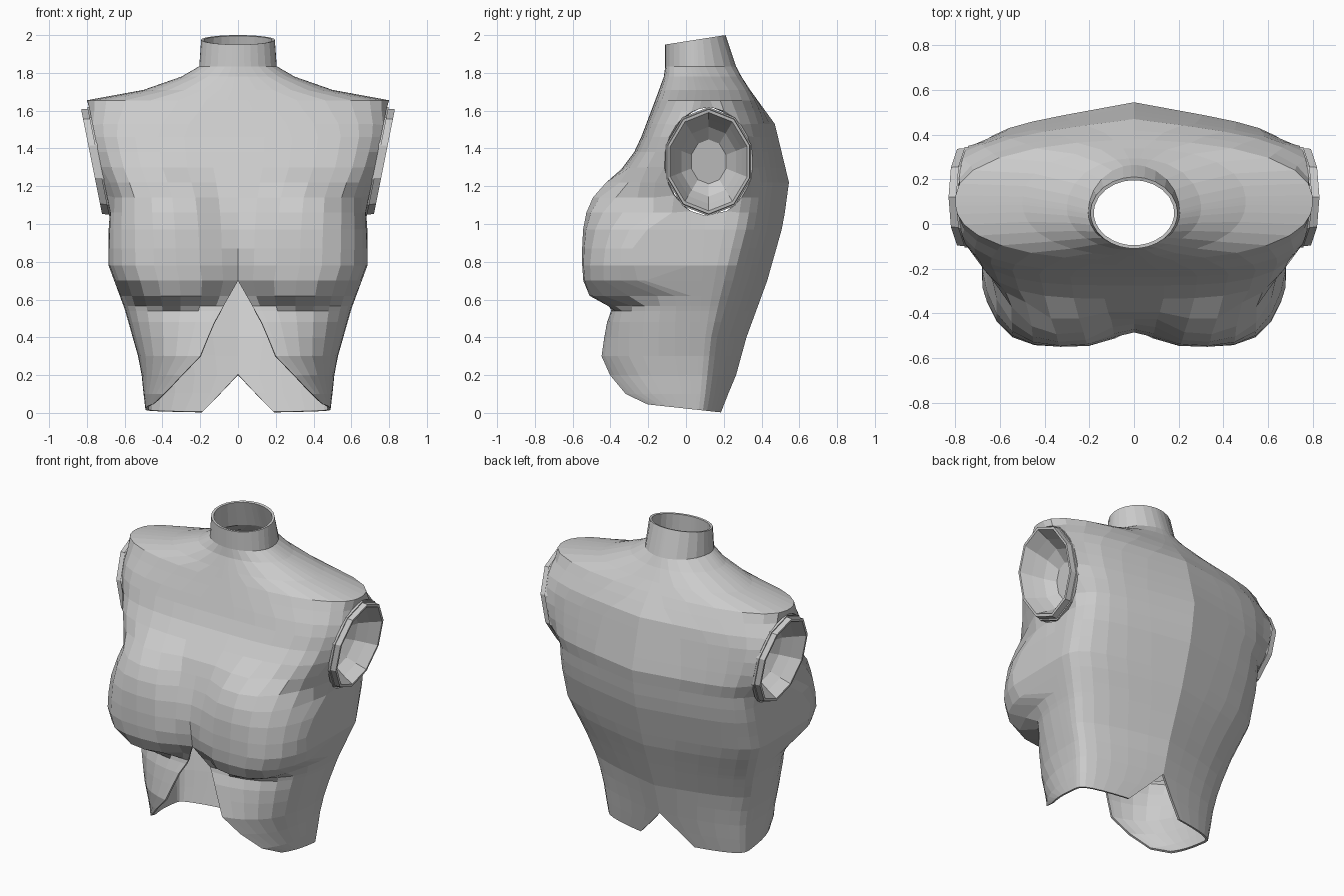
import bpy, bmesh
from math import sin, cos, asin, pi, hypot

if "Cube" in bpy.data.objects:
    bpy.data.objects.remove(bpy.data.objects["Cube"])


def curve(table, z):
    """Piecewise linear lookup of value by height."""
    if z <= table[0][0]:
        return table[0][1]
    for (z0, a), (z1, b) in zip(table, table[1:]):
        if z < z1:
            return a + (b - a) * (z - z0) / (z1 - z0)
    return table[-1][1]


# Body measurements by height
WIDTH = [(0, .49), (.25, .515), (.55, .6), (.78, .685), (1.0, .685), (1.15, .675), (1.33, .745),
         (1.5, .785), (1.655, .80), (1.71, .5), (1.78, .3), (1.835, .205), (2, .195)]
FRONT = [(0, -.41), (.06, -.43), (.3, -.46), (.48, -.42), (.56, -.39), (.7, -.46), (.9, -.49), (1.2, -.41),
         (1.4, -.26), (1.65, -.165), (1.8, -.11), (2, -.11)]
BACK = [(0, .21), (.4, .32), (.7, .43), (1.0, .515), (1.22, .545), (1.53, .47),
        (1.75, .31), (1.9, .23), (2, .21)]
SLOPE = [(0, .06), (.4, .12), (1.2, .13), (1.53, .1), (1.7, 0)]
MIDDLE = [(0, .05), (1.0, .1), (1.71, .1), (1.83, .05)]
FRONT_POW = [(0, .75), (1.0, .65), (1.3, .55), (1.5, .55), (1.65, .85), (1.83, 1)]
BACK_POW = [(0, .6), (.6, .48), (1.2, .3), (1.5, .4), (1.65, .8), (1.83, 1)]
CUT = [(0, .45), (.05, .44), (.3, .2), (.47, .13), (.7, 0)]
NOTCH = [(0, .19), (.2, 0)]
ROWS = [0, .1, .2, .3, .4, .48, .54, .565, .62, .7, .78, .87, .97, 1.06, 1.14, 1.22, 1.3,
        1.38, 1.46, 1.53, 1.6, 1.655, 1.71, 1.78, 1.835, 2.0]
NF, NB = 10, 8
ARM_Y, ARM_Z, ARM_RY, ARM_RZ = .12, 1.33, .23, .28


def sleeve_x(z):
    """The sleeve opening leans outward towards the top."""
    return .77 + .2 * (z - ARM_Z)


def bust(x, y, z):
    """Push the front of the chest out over a rounded bust."""
    dz = (z - .83) / (.295 if z < .83 else .5)
    r = hypot((x - .31) / .39, dz)
    e = 3 + 3 * max(0, -dz)
    return min(y, -.12 - .43 * (1 - r ** e) ** .5) if r < 1 and y < .02 else y


def ease(u):
    return u * u * (3 - 2 * u)


def ring(z):
    """Half cross-section, from the front opening round to the back."""
    w, c = curve(WIDTH, z), curve(MIDDLE, z)
    pf, pb = curve(FRONT_POW, z), curve(BACK_POW, z)
    t0 = asin(max(0, curve(CUT, z) / w) ** (1 / pf))
    t1 = asin(max(0, curve(NOTCH, z) / w) ** (1 / pb))
    pts = []
    for j in range(NF + 1):
        t = t0 + (pi / 2 - t0) * ease(j / NF)
        x = w * max(sin(t), 0) ** pf
        y = c + (curve(FRONT, z) - c) * max(cos(t), 0) ** pf
        pts.append((x, bust(x, y, z)))
    for j in range(1, NB + 1):
        t = pi / 2 + (t1 - pi / 2) * ease(j / NB)
        x = w * max(sin(t), 0) ** pb if j < NB or t1 > 0 else 0
        depth = curve(BACK, z) - c - curve(SLOPE, z) * x / w
        pts.append((x, c + depth * max(cos(t), 0) ** pb))
    return pts


def finish(bm, name, thickness=0):
    mesh = bpy.data.meshes.new(name)
    bm.to_mesh(mesh)
    bm.free()
    ob = bpy.data.objects.new(name, mesh)
    bpy.context.collection.objects.link(ob)
    m = ob.modifiers.new("Mirror", 'MIRROR')
    m.use_clip = True
    m.merge_threshold = .002
    if thickness:
        s = ob.modifiers.new("Solidify", 'SOLIDIFY')
        s.thickness = thickness
        s.offset = -1
    return ob


# Torso shell with open neck, front opening and back notch
bm = bmesh.new()
grid = []
for z in ROWS:
    row = []
    for x, y in ring(z):
        zz = z
        if z == 0:
            zz = .05 * max(0, min(1, (.21 - y) / .46))
        elif z == 2.0:
            zz = 1.95 + .05 * (y + .11) / .32
        row.append(bm.verts.new((x, y, zz)))
    grid.append(row)
for a, b in zip(grid, grid[1:]):
    for j in range(NF + NB):
        bm.faces.new((a[j], a[j + 1], b[j + 1], b[j]))


# Armhole: remove the faces behind the sleeve and round the edge
def arm_r(p):
    return hypot((p.y - ARM_Y) / ARM_RY, (p.z - ARM_Z) / ARM_RZ)


hole = [f for f in bm.faces if f.calc_center_median().x > .55
        and arm_r(f.calc_center_median()) < .95]
rim = {v for f in hole for v in f.verts}
bmesh.ops.delete(bm, geom=hole, context='FACES')
for v in rim:
    if v.is_valid:
        k = 1.02 / max(arm_r(v.co), .2)
        v.co.y = ARM_Y + (v.co.y - ARM_Y) * k
        v.co.z = ARM_Z + (v.co.z - ARM_Z) * k
        v.co.x = sleeve_x(v.co.z) - .04
finish(bm, "torso_shell", .015)

# Sleeve collar with a shallow socket inside
bm = bmesh.new()
N = 10
loops = []
for dx, k in [(-.05, 1.03), (-.03, 1.03), (-.03, 1.0), (.005, .99), (.005, .93),
              (-.06, .8), (-.12, .66), (-.17, .42)]:
    loop = []
    for i in range(N):
        a = 2 * pi * i / N + pi / 2
        y, z = ARM_Y + ARM_RY * k * cos(a), ARM_Z + ARM_RZ * k * sin(a)
        loop.append(bm.verts.new((sleeve_x(z) + dx, y, z)))
    loops.append(loop)
for a, b in zip(loops, loops[1:]):
    for i in range(N):
        n = (i + 1) % N
        bm.faces.new((a[i], a[n], b[n], b[i]))
bm.faces.new(loops[-1])
bmesh.ops.recalc_face_normals(bm, faces=bm.faces)
finish(bm, "sleeve_sockets")
